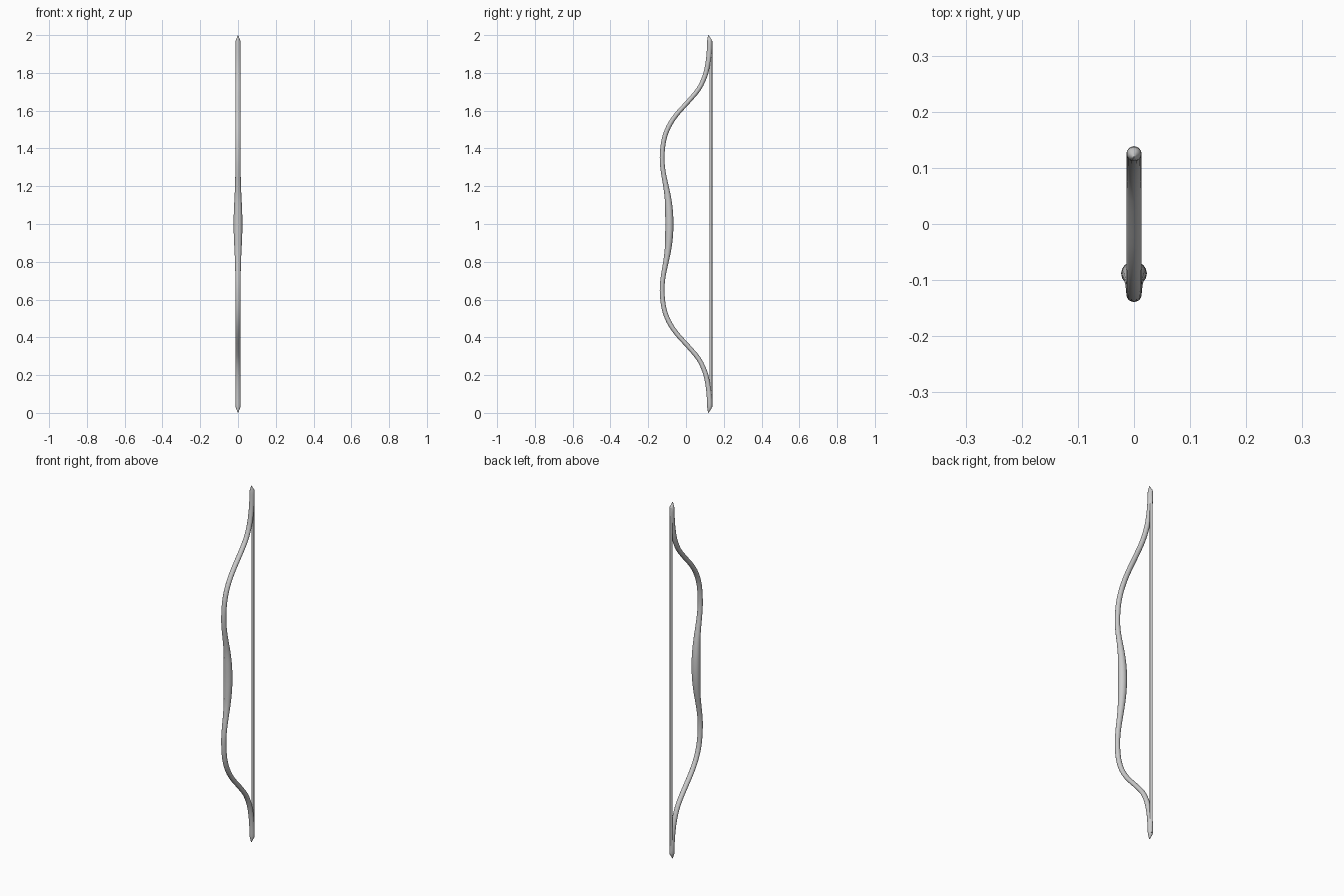
import bpy, bmesh, math
from mathutils import Vector

if "Cube" in bpy.data.objects:
    bpy.data.objects.remove(bpy.data.objects["Cube"])

# Upper half of the bow: (y, z, half width in x, half thickness)
HALF = [
    (-0.088, 1.00, 0.0230, 0.0215), (-0.090, 1.07, 0.0220, 0.0205),
    (-0.096, 1.14, 0.0185, 0.0170), (-0.108, 1.21, 0.0155, 0.0140),
    (-0.121, 1.28, 0.0140, 0.0125), (-0.1265, 1.35, 0.0135, 0.0125),
    (-0.118, 1.44, 0.0135, 0.0125), (-0.092, 1.515, 0.0135, 0.0125),
    (-0.048, 1.582, 0.0135, 0.0120), (0.010, 1.646, 0.0135, 0.0120),
    (0.067, 1.714, 0.0135, 0.0120), (0.100, 1.783, 0.0135, 0.0125),
    (0.116, 1.85, 0.0135, 0.0130), (0.123, 1.91, 0.0135, 0.0135),
    (0.125, 1.965, 0.0130, 0.0130), (0.121, 1.985, 0.0070, 0.0075),
    (0.119, 2.00, 0.0010, 0.0010),
]


def smooth_path(pts, steps=3):
    """Catmull-Rom interpolation through the stations."""
    pts = [Vector(p) for p in pts]
    out = []
    for i in range(len(pts) - 1):
        a, b, c, d = pts[max(i - 1, 0)], pts[i], pts[i + 1], pts[min(i + 2, len(pts) - 1)]
        for k in range(steps):
            t = k / steps
            out.append(0.5 * (2 * b + (c - a) * t + (2 * a - 5 * b + 4 * c - d) * t * t
                              + (3 * b - a - 3 * c + d) * t ** 3))
    return out + [pts[-1]]


def sweep(name, path, sides):
    """Sweep an ellipse along stations lying in the x = 0 plane."""
    bm = bmesh.new()
    rings = []
    for i, p in enumerate(path):
        q = path[min(i + 1, len(path) - 1)] - path[max(i - 1, 0)]
        normal = Vector((0, q[1], -q[0])).normalized()
        centre = Vector((0, p[0], p[1]))
        ring = []
        for s in range(sides):
            a = math.tau * s / sides
            ring.append(bm.verts.new(centre + Vector((p[2] * math.cos(a), 0, 0))
                                     + normal * p[3] * math.sin(a)))
        rings.append(ring)
    for r0, r1 in zip(rings, rings[1:]):
        for s in range(sides):
            n = (s + 1) % sides
            bm.faces.new((r0[s], r0[n], r1[n], r1[s]))
    bm.faces.new(rings[0])
    bm.faces.new(rings[-1])
    bmesh.ops.recalc_face_normals(bm, faces=bm.faces)
    mesh = bpy.data.meshes.new(name)
    bm.to_mesh(mesh)
    bm.free()
    obj = bpy.data.objects.new(name, mesh)
    bpy.context.collection.objects.link(obj)
    bpy.ops.object.select_all(action='DESELECT')
    obj.select_set(True)
    bpy.context.view_layer.objects.active = obj
    bpy.ops.object.shade_smooth_by_angle(angle=math.radians(40))
    return obj


# Bow stave: lower limb mirrors the upper limb about z = 1
lower = [(y, 2 - z, w, t) for y, z, w, t in reversed(HALF[1:])]
sweep("bow_stave", smooth_path(lower + HALF), 16)

# Bowstring stretched between the two tips
sweep("bowstring", [Vector((0.1315, z, 0.0075, 0.0075)) for z in (0.03, 1.0, 1.97)], 12)
